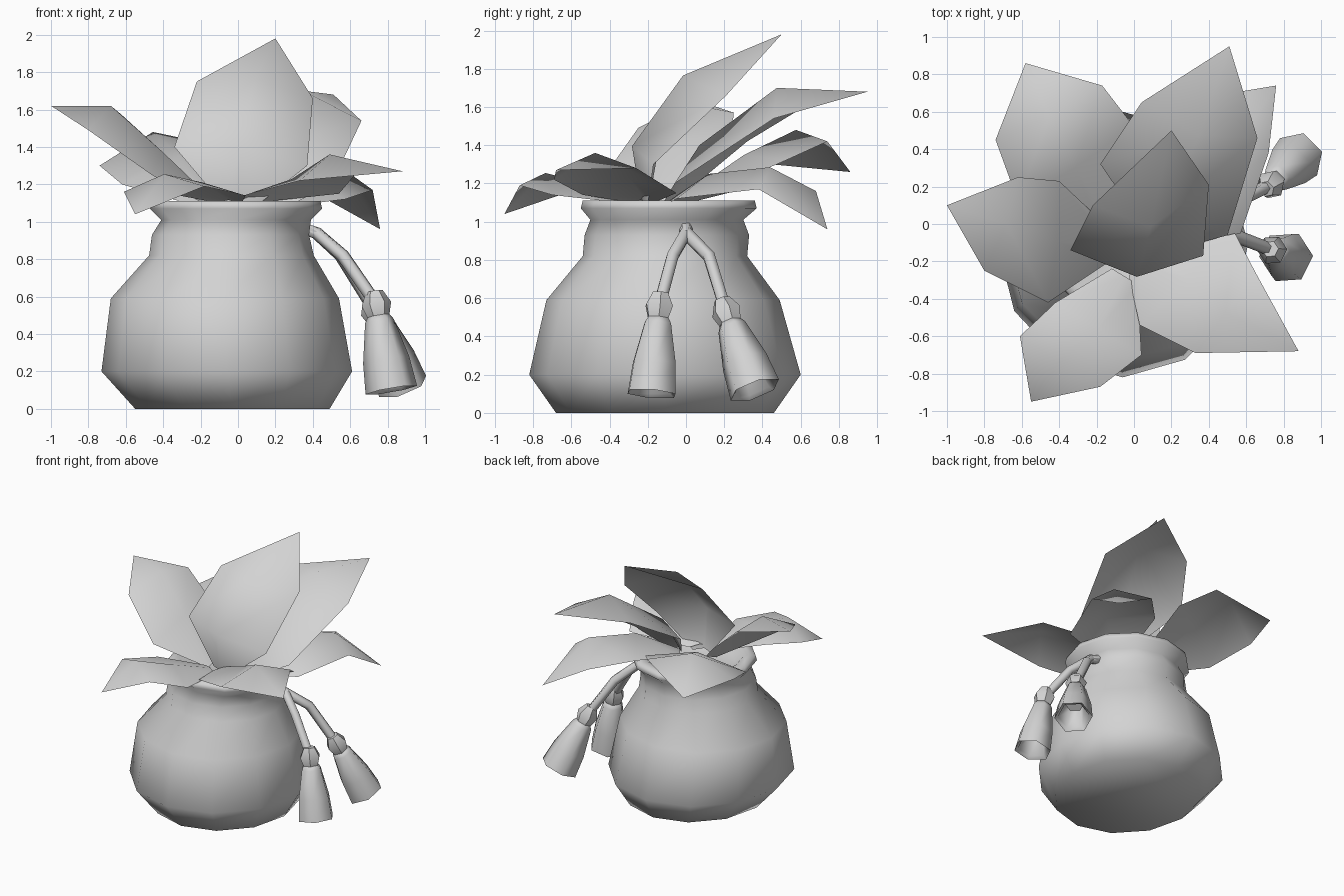
import bpy, bmesh, math
from mathutils import Vector

cube = bpy.data.objects.get("Cube")
if cube:
    bpy.data.objects.remove(cube, do_unlink=True)

grey = bpy.data.materials.new("plain grey")
grey.use_nodes = True
colour = (0.65, 0.65, 0.65, 1)
grey.diffuse_color = colour
grey.node_tree.nodes["Principled BSDF"].inputs["Base Color"].default_value = colour


def finish(name, bm, angle=60, recalc=True):
    if recalc:
        bmesh.ops.recalc_face_normals(bm, faces=bm.faces)
    mesh = bpy.data.meshes.new(name)
    bm.to_mesh(mesh)
    bm.free()
    mesh.materials.append(grey)
    obj = bpy.data.objects.new(name, mesh)
    bpy.context.collection.objects.link(obj)
    bpy.ops.object.select_all(action="DESELECT")
    obj.select_set(True)
    bpy.context.view_layer.objects.active = obj
    bpy.ops.object.shade_smooth_by_angle(angle=math.radians(angle))


def loft(bm, rings):
    """Join rings of points into a closed skin."""
    loops = [[bm.verts.new(p) for p in ring] for ring in rings]
    n = len(loops[0])
    for a, b in zip(loops, loops[1:]):
        for i in range(n):
            j = (i + 1) % n
            bm.faces.new((a[i], a[j], b[j], b[i]))
    bm.faces.new(loops[0][::-1])
    bm.faces.new(loops[-1])


def ring(centre, axis, rx, ry=None, sides=6):
    """Points of an ellipse around an axis."""
    ry = ry or rx
    turn = Vector(axis).to_track_quat("Z", "Y")
    steps = [math.tau * i / sides for i in range(sides)]
    return [Vector(centre) + turn @ Vector((rx * math.cos(t), ry * math.sin(t), 0)) for t in steps]


# Pouch: centre x, centre y, radius x, radius y, height
pouch_profile = [
    (-.03, -.11, .52, .57, 0), (-.06, -.11, .67, .71, .2),
    (-.07, -.12, .61, .61, .59), (-.035, -.11, .44, .43, .82),
    (-.04, -.1, .42, .43, .93), (-.01, -.1, .4, .4, 1.01),
    (-.01, -.09, .46, .46, 1.07), (-.01, -.09, .45, .45, 1.11),
    (-.01, -.09, .37, .37, 1.11), (-.01, -.09, .3, .3, 1.05)]
bm = bmesh.new()
loft(bm, [ring((x, y, z), (0, 0, 1), rx, ry, 12) for x, y, rx, ry, z in pouch_profile])
finish("pouch", bm, 80)


def leaf(name, base, low_l, low_r, mid_l, mid_r, tip, bulge):
    """Pointed leaf, arched along its midrib, on a narrow root."""
    bm = bmesh.new()

    def row(left, right, amount):
        left, right = Vector(left), Vector(right)
        rib = (left + right) / 2 + Vector(bulge) * amount
        return [bm.verts.new(p) for p in (left, rib, right)]

    half = (Vector(low_r) - Vector(low_l)).normalized() * .08
    rows = [row(Vector(base) - half, Vector(base) + half, .2),
            row(low_l, low_r, .75), row(mid_l, mid_r, 1)]
    point = bm.verts.new(tip)
    for i in (0, 1):
        for a, b in zip(rows, rows[1:]):
            bm.faces.new((a[i], a[i + 1], b[i + 1], b[i]))
        bm.faces.new((rows[-1][i], rows[-1][i + 1], point))
    finish(name, bm, 60, False)


# Leaves: left and right edges as seen from the root
leaf("tall_leaf", (0, -.2, 1.08), (-.34, -.14, 1.4), (.37, -.17, 1.3),
     (-.22, .1, 1.75), (.4, .21, 1.66), (.2, .5, 1.98), (0, -.17, .06))
leaf("back_leaf", (.15, -.1, 1.08), (-.18, .32, 1.42), (.5, -.06, 1.2),
     (.04, .65, 1.62), (.66, .46, 1.54), (.51, .95, 1.68), (0, -.08, .12))
leaf("back_right_leaf", (-.1, -.05, 1.08), (-.62, .12, 1.2), (0, .52, 1.32),
     (-.74, .45, 1.3), (-.17, .74, 1.42), (-.58, .86, 1.26), (0, -.02, .12))
leaf("right_leaf", (-.12, -.12, 1.08), (-.46, -.42, 1.25), (-.4, .23, 1.37),
     (-.8, -.25, 1.49), (-.62, .25, 1.57), (-1, .1, 1.62), (.03, 0, .09))
leaf("front_right_leaf", (-.05, -.28, 1.1), (.04, -.7, 1.14), (-.42, -.42, 1.16),
     (-.18, -.87, 1.19), (-.61, -.6, 1.16), (-.55, -.95, 1.04), (0, 0, .08))
leaf("front_left_leaf", (.03, -.22, 1.1), (.54, -.05, 1.15), (.03, -.54, 1.14),
     (.65, -.26, 1.28), (.33, -.69, 1.22), (.88, -.68, 1.27), (0, 0, .11))
leaf("back_left_leaf", (.12, -.08, 1.08), (.15, .42, 1.2), (.57, -.05, 1.12),
     (.4, .68, 1.16), (.72, .38, 1.17), (.76, .74, .96), (0, -.09, .12))


def tassel(side, bend, knot, end):
    """Cord, knot and hollow skirt hanging from the neck."""
    path = [Vector(p) for p in ((.33, 0, .97), (.42, 0, .94), bend, knot)]
    knot, end = path[-1], Vector(end)
    bm = bmesh.new()
    rings = []
    for i, p in enumerate(path):
        axis = path[min(i + 1, len(path) - 1)] - path[max(i - 1, 0)]
        rings.append(ring(p, axis, .035))
    loft(bm, rings)
    finish(side + "_cord", bm, 70)

    axis = (end - knot).normalized()
    bm = bmesh.new()
    loft(bm, [ring(knot + axis * d, axis, r) for d, r in ((-.07, .045), (0, .08), (.08, .055))])
    finish(side + "_knot", bm, 40)

    length = (end - knot).length
    bm = bmesh.new()
    skirt = ((.12, .055), (.2, .078), (.65, .125), (1, .14), (.96, .115), (.6, .07))
    loft(bm, [ring(knot + axis * length * f, axis, r) for f, r in skirt])
    finish(side + "_tassel", bm, 70)


tassel("front", (.56, -.07, .82), (.74, -.14, .56), (.82, -.18, .1))
tassel("back", (.55, .12, .82), (.73, .21, .53), (.88, .36, .12))
